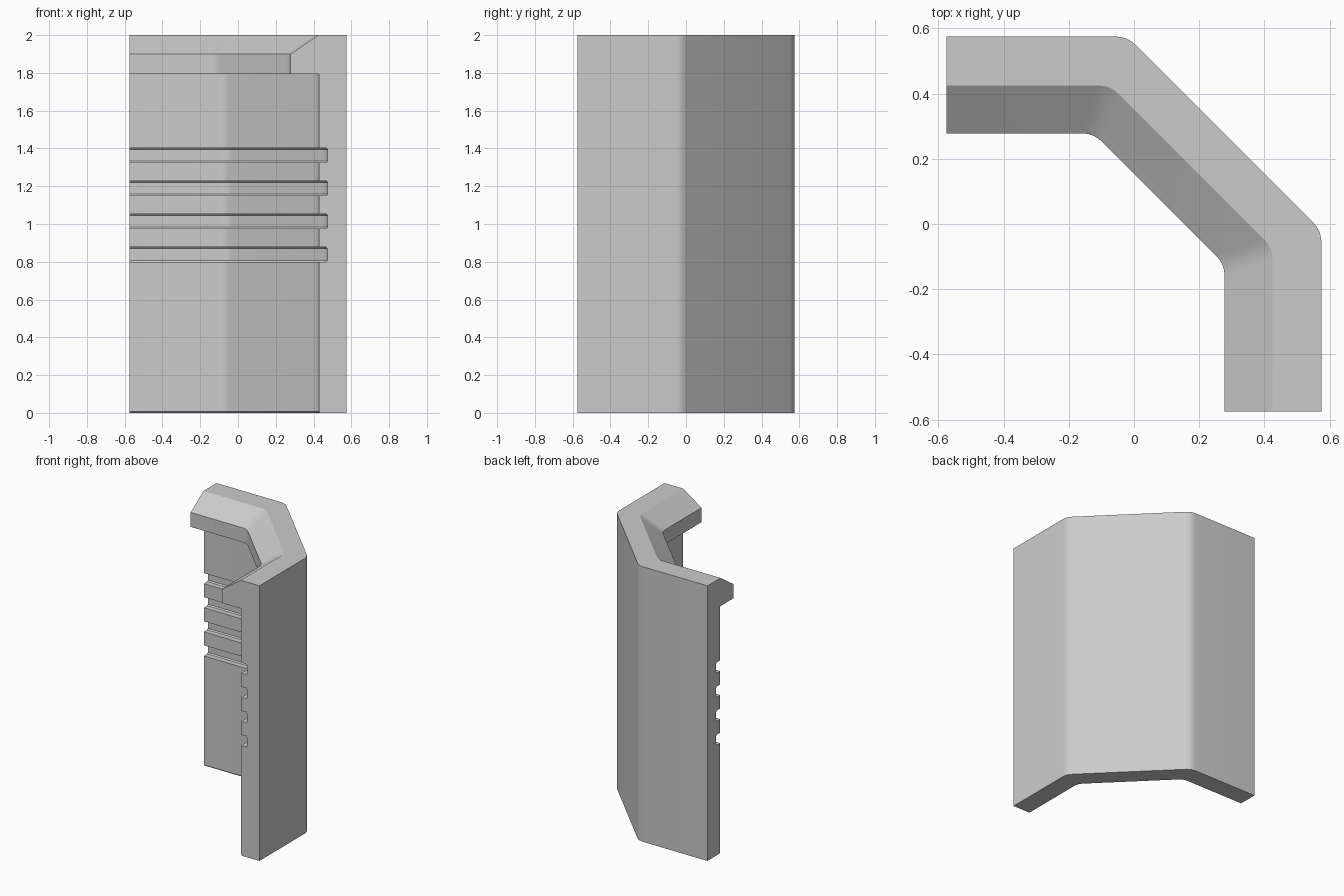
import bpy, bmesh
from mathutils import Vector

if "Cube" in bpy.data.objects:
    bpy.data.objects.remove(bpy.data.objects["Cube"])

HALF, ROUND, STEPS = 0.575, 0.037, 4


def path(d):
    """Plan outline at depth d behind the outer face, with two rounded corners."""
    a = HALF - d
    c = 0.554 - 1.345 * d - a
    pts = [Vector(p) for p in ((-HALF, a), (c, a), (a, c), (a, -HALF))]
    out = [pts[0]]
    for i in (1, 2):
        k = pts[i]
        p = k + (pts[i - 1] - k).normalized() * ROUND
        q = k + (pts[i + 1] - k).normalized() * ROUND
        for s in range(STEPS + 1):
            t = s / STEPS
            out.append(p * (1 - t) ** 2 + k * 2 * t * (1 - t) + q * t * t)
    return out + [pts[3]]


# Wall cross-section as (depth, height): outer face, inner face, grooves, lip
wall, groove, bev = 0.147, 0.1, 0.008
profile = [(0, 0), (wall - bev, 0), (wall, bev)]
for i in range(4):
    z0 = 0.80 + i * 0.175
    z1 = z0 + 0.077
    profile += [(wall, z0), (groove + bev, z0), (groove, z0 + bev),
                (groove, z1 - bev), (groove + bev, z1), (wall, z1)]
profile += [(wall, 1.795), (0.297, 1.795), (0.297, 1.9), (0.15, 2), (0, 2)]

# Sweep the section along the plan outline
bm = bmesh.new()
rows = [[bm.verts.new((p.x, p.y, z)) for p in path(d)] for d, z in profile]
for r0, r1 in zip(rows, rows[1:] + rows[:1]):
    for i in range(len(r0) - 1):
        bm.faces.new((r0[i], r0[i + 1], r1[i + 1], r1[i]))
for end in (0, -1):
    bm.faces.new([r[end] for r in rows])
bmesh.ops.recalc_face_normals(bm, faces=bm.faces)

mesh = bpy.data.meshes.new("corner_wall")
bm.to_mesh(mesh)
bm.free()
obj = bpy.data.objects.new("corner_wall", mesh)
bpy.context.collection.objects.link(obj)
bpy.context.view_layer.objects.active = obj
obj.select_set(True)
bpy.ops.object.shade_smooth_by_angle(angle=0.5)
